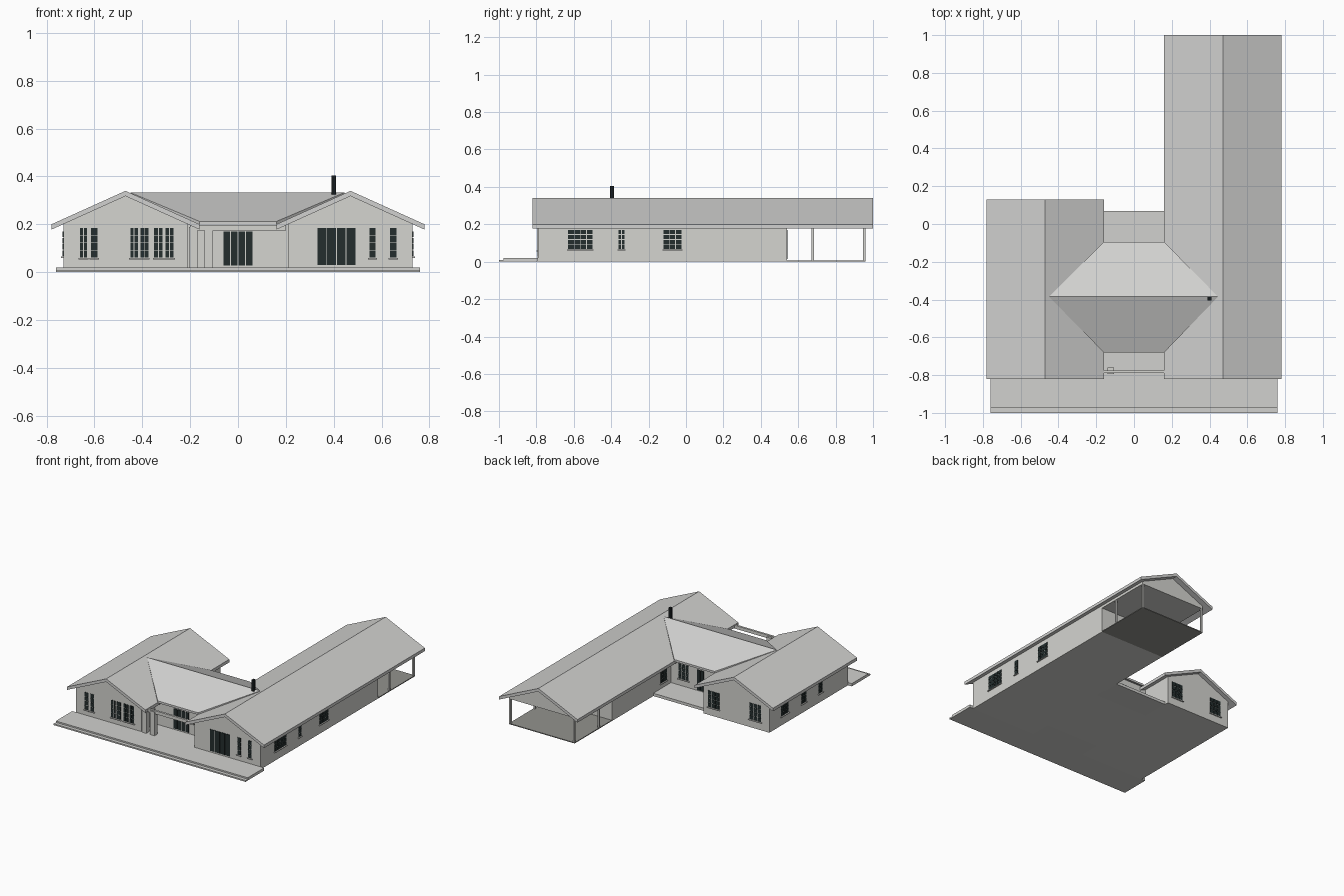
import bpy
import bmesh

if "Cube" in bpy.data.objects:
    bpy.data.objects.remove(bpy.data.objects["Cube"], do_unlink=True)


def material(name, rgb):
    m = bpy.data.materials.new(name)
    m.use_nodes = True
    m.diffuse_color = (*rgb, 1)
    m.node_tree.nodes["Principled BSDF"].inputs["Base Color"].default_value = (*rgb, 1)
    return m


WALL = material("warm white wall", (0.66, 0.66, 0.63))
ROOF = material("pale grey roof", (0.64, 0.64, 0.63))
FLOOR = material("paving grey", (0.64, 0.64, 0.62))
DECK = material("dark porch paving", (0.29, 0.29, 0.27))
GLASS = material("dark glass", (0.017, 0.027, 0.027))
METAL = material("black flue", (0.008, 0.011, 0.012))


def finish(name, bm, mat):
    bmesh.ops.recalc_face_normals(bm, faces=bm.faces)
    me = bpy.data.meshes.new(name)
    bm.to_mesh(me)
    bm.free()
    me.materials.append(mat)
    ob = bpy.data.objects.new(name, me)
    bpy.context.collection.objects.link(ob)
    return ob


def boxes(name, spans, mat):
    """One object from boxes given as (x range, y range, z range)."""
    bm = bmesh.new()
    for span in spans:
        new = bmesh.ops.create_cube(bm, size=1)["verts"]
        for v in new:
            v.co = [lo if c < 0 else hi for c, (lo, hi) in zip(v.co, span)]
    return finish(name, bm, mat)


def prism(name, profile, y0, y1, mat):
    """Extrude an x-z profile along y."""
    bm = bmesh.new()
    face = bm.faces.new([bm.verts.new((x, y0, z)) for x, z in profile])
    ext = bmesh.ops.extrude_face_region(bm, geom=[face])["geom"]
    moved = [g for g in ext if isinstance(g, bmesh.types.BMVert)]
    bmesh.ops.translate(bm, verts=moved, vec=(0, y1 - y0, 0))
    return finish(name, bm, mat)


# Dimensions shared by both wings
RIDGE, EAVE, THICK = 0.34, 0.2, 0.022
HALF, ROOF_HALF, AXIS = 0.26, 0.31, 0.47
FRONT = -0.79
CORE_FRONT, CORE_BACK = -0.64, -0.13


def wing(name, cx, wall_end, attic_end, roof_end):
    boxes(name + "_walls", [((cx - HALF, cx + HALF), (FRONT, wall_end), (0, 0.19))], WALL)
    top = RIDGE - THICK
    side = top - (RIDGE - EAVE) * HALF / ROOF_HALF
    prism(name + "_gable_attic",
          [(cx - HALF, 0.182), (cx + HALF, 0.182), (cx + HALF, side), (cx, top), (cx - HALF, side)],
          FRONT, attic_end, WALL)
    l, r = cx - ROOF_HALF, cx + ROOF_HALF
    prism(name + "_roof",
          [(l, EAVE), (cx, RIDGE), (r, EAVE), (r, EAVE - THICK), (cx, top), (l, EAVE - THICK)],
          -0.82, roof_end, ROOF)


wing("short_wing", -AXIS, 0.1, 0.1, 0.13)
wing("long_wing", AXIS, 0.54, 0.96, 1.0)

# Middle block and its roof running into the wing roofs
boxes("middle_walls", [((-0.22, 0.22), (CORE_FRONT, CORE_BACK), (0, 0.215))], WALL)
bm = bmesh.new()
ridge = [bm.verts.new((x, -0.385, 0.333)) for x in (-0.45, 0.445)]
for y in (-0.68, -0.095):
    edge = [bm.verts.new((x, y, 0.212)) for x in (0.16, -0.16)]
    bm.faces.new(ridge + edge)
ext = bmesh.ops.extrude_face_region(bm, geom=bm.faces[:])["geom"]
bmesh.ops.translate(bm, verts=[g for g in ext if isinstance(g, bmesh.types.BMVert)], vec=(0, 0, -0.015))
finish("middle_roof", bm, ROOF)

# Ground slabs
boxes("terrace", [((-0.76, 0.76), (-0.975, FRONT), (0, 0.02)),
                  ((-0.22, 0.22), (FRONT, CORE_FRONT), (0, 0.02))], FLOOR)
boxes("terrace_step", [((-0.76, 0.76), (-1.0, -0.975), (0, 0.01))], FLOOR)
boxes("rear_patio", [((-0.22, 0.22), (CORE_BACK, 0.07), (0, 0.02))], FLOOR)
boxes("porch_floor", [((0.21, 0.73), (0.54, 0.96), (0, 0.006))], DECK)

# Posts, entrance beam and flue
boxes("porch_posts", [((x - 0.006, x + 0.006), (y - 0.006, y + 0.006), (0, 0.19))
                      for x in (0.217, 0.723) for y in (0.678, 0.953)], WALL)
boxes("entrance_posts", [((x, x + 0.035), (FRONT - 0.005, FRONT + 0.03), (0.02, 0.19))
                         for x in (-0.205, -0.14)], WALL)
boxes("entrance_beam", [((-0.2, 0.2), (FRONT, FRONT + 0.015), (0.175, 0.198))], WALL)
boxes("flue", [((0.39, 0.41), (-0.405, -0.385), (0.3, 0.405))], METAL)


def window(name, axis, wall, out, u0, u1, z0, z1, cols, rows, sill=True):
    """Grid of thin panes on a wall; axis is the wall's normal axis, out its sign."""
    def span(ua, ub, za, zb, depth):
        across = tuple(sorted((wall - out * 0.002, wall + out * depth)))
        return (across, (ua, ub), (za, zb)) if axis == "x" else ((ua, ub), across, (za, zb))
    gap = 0.0035
    w = (u1 - u0 + gap) / cols
    h = (z1 - z0 + gap) / rows
    panes = [span(u0 + i * w, u0 + (i + 1) * w - gap, z0 + j * h, z0 + (j + 1) * h - gap, 0.003)
             for i in range(cols) for j in range(rows)]
    boxes(name + "_panes", panes, GLASS)
    if sill:
        boxes(name + "_sill", [span(u0 - 0.006, u1 + 0.006, z0 - 0.008, z0 - 0.003, 0.009)], WALL)


# Front windows of both wings
LOW, HIGH = 0.062, 0.184
for i, (a, b, n) in enumerate([(-0.66, -0.63, 2), (-0.615, -0.587, 1), (-0.45, -0.418, 2),
                               (-0.408, -0.375, 2), (-0.35, -0.315, 2), (-0.303, -0.27, 2),
                               (0.55, 0.575, 1), (0.635, 0.662, 1)]):
    window(f"front_window_{i}", "y", FRONT, -1, a, b, LOW, HIGH, n, 4)
window("front_glass_doors", "y", FRONT, -1, 0.332, 0.49, 0.03, HIGH, 4, 1, False)
window("entrance_doors", "y", CORE_FRONT, -1, -0.06, 0.06, 0.028, 0.17, 4, 1, False)

# Side windows
for i, (a, b, n) in enumerate([(-0.63, -0.5, 4), (-0.36, -0.33, 2), (-0.12, -0.025, 3)]):
    window(f"long_side_window_{i}", "x", 0.73, 1, a, b, 0.068, 0.17, n, 4)
for i, (a, b, n) in enumerate([(-0.5, -0.455, 2), (-0.315, -0.265, 2), (-0.115, -0.03, 3)]):
    window(f"short_side_window_{i}", "x", -0.73, -1, a, b, 0.068, 0.17, n, 4)
window("courtyard_window", "x", 0.21, -1, -0.08, -0.01, 0.06, 0.17, 3, 4)

# Rear windows and doors
for i, (a, b) in enumerate([(-0.665, -0.575), (-0.335, -0.245)]):
    window(f"rear_window_{i}", "y", 0.1, 1, a, b, 0.06, 0.175, 3, 4)
window("rear_middle_window", "y", CORE_BACK, 1, 0.07, 0.15, 0.07, 0.175, 3, 4)
window("rear_middle_door", "y", CORE_BACK, 1, -0.05, 0.0, 0.025, 0.17, 2, 1, False)
window("porch_door", "y", 0.54, 1, 0.43, 0.53, 0.015, 0.17, 3, 1, False)
